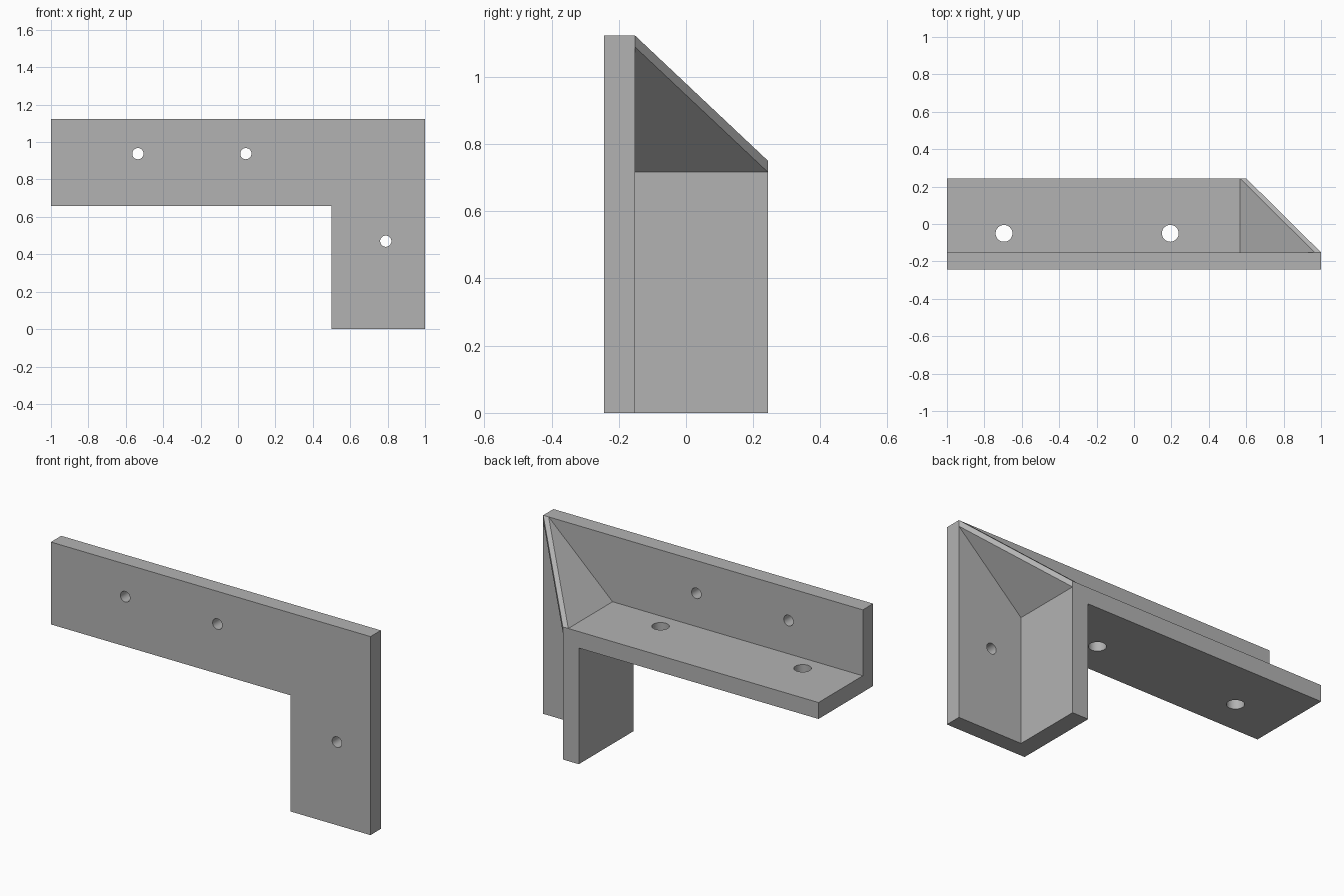
import bpy
import bmesh
from math import radians
from mathutils import Matrix, Vector

cube = bpy.data.objects.get("Cube")
if cube:
    bpy.data.objects.remove(cube, do_unlink=True)

# Main dimensions
FRONT, SEAM, BACK = -0.244, -0.152, 0.244
TOP, SHELF_TOP, SHELF_BOTTOM = 1.123, 0.75, 0.657
LEG_IN, WEB_OUT = 0.5, 0.6
RIM = 0.034

steel = bpy.data.materials.new("plain grey")
steel.use_nodes = True
grey = (0.45, 0.45, 0.45, 1)
steel.diffuse_color = grey
steel.node_tree.nodes["Principled BSDF"].inputs["Base Color"].default_value = grey


def make_object(name, bm):
    bmesh.ops.recalc_face_normals(bm, faces=bm.faces)
    mesh = bpy.data.meshes.new(name)
    bm.to_mesh(mesh)
    bm.free()
    mesh.materials.append(steel)
    obj = bpy.data.objects.new(name, mesh)
    bpy.context.collection.objects.link(obj)
    return obj


def extrude_profile(name, points, y0, y1):
    """Extrude an outline in the x-z plane from y0 to y1."""
    bm = bmesh.new()
    face = bm.faces.new([bm.verts.new((x, y0, z)) for x, z in points])
    result = bmesh.ops.extrude_face_region(bm, geom=[face])
    verts = [g for g in result["geom"] if isinstance(g, bmesh.types.BMVert)]
    bmesh.ops.translate(bm, verts=verts, vec=(0, y1 - y0, 0))
    return make_object(name, bm)


def drill(obj, centres, radius, axis):
    """Cut round through holes along the given axis."""
    bm = bmesh.new()
    turn = Vector((0, 0, 1)).rotation_difference(Vector(axis)).to_matrix().to_4x4()
    for centre in centres:
        bmesh.ops.create_cone(bm, cap_ends=True, segments=32, radius1=radius,
                              radius2=radius, depth=0.3,
                              matrix=Matrix.Translation(centre) @ turn)
    cutter = make_object("hole_cutter", bm)
    cutter.hide_render = True
    mod = obj.modifiers.new("holes", "BOOLEAN")
    mod.operation = "DIFFERENCE"
    mod.solver = "EXACT"
    mod.object = cutter
    bpy.context.view_layer.objects.active = obj
    bpy.ops.object.modifier_apply(modifier=mod.name)
    bpy.data.objects.remove(cutter, do_unlink=True)


# L-shaped front plate
plate = extrude_profile("front_plate", [
    (-1, SHELF_BOTTOM), (LEG_IN, SHELF_BOTTOM), (LEG_IN, 0),
    (1, 0), (1, TOP), (-1, TOP)], FRONT, SEAM)
mid = (FRONT + SEAM) / 2
drill(plate, [(-0.535, mid, 0.938), (0.042, mid, 0.938), (0.79, mid, 0.47)],
      0.03, (0, 1, 0))

# Shelf and leg web bent as one angle
angle = extrude_profile("shelf_and_web", [
    (-1, SHELF_BOTTOM), (LEG_IN, SHELF_BOTTOM), (LEG_IN, 0),
    (WEB_OUT, 0), (WEB_OUT, SHELF_TOP), (-1, SHELF_TOP)], SEAM, BACK)
drill(angle, [(x, -0.05, 0.7) for x in (-0.695, 0.194)], 0.045, (0, 0, 1))

# Diagonal corner gusset, tapering from the plate corner to the shelf corner
bm = bmesh.new()
for x, y, z in ((WEB_OUT, BACK, SHELF_TOP), (1, SEAM, TOP)):
    for dx, dz in ((-RIM, 0), (0, 0), (0, -RIM)):
        bm.verts.new((x + dx, y, z + dz))
bm.verts.new((WEB_OUT - RIM, SEAM, SHELF_TOP))
bm.verts.new((WEB_OUT, SEAM, SHELF_TOP - RIM))
bmesh.ops.convex_hull(bm, input=bm.verts)
bmesh.ops.dissolve_limit(bm, angle_limit=radians(1), verts=bm.verts, edges=bm.edges)
gusset = make_object("corner_gusset", bm)

# Crisp edges with smooth hole walls
bpy.ops.object.select_all(action="DESELECT")
for obj in (plate, angle, gusset):
    obj.select_set(True)
bpy.context.view_layer.objects.active = plate
bpy.ops.object.shade_smooth_by_angle(angle=radians(30))
